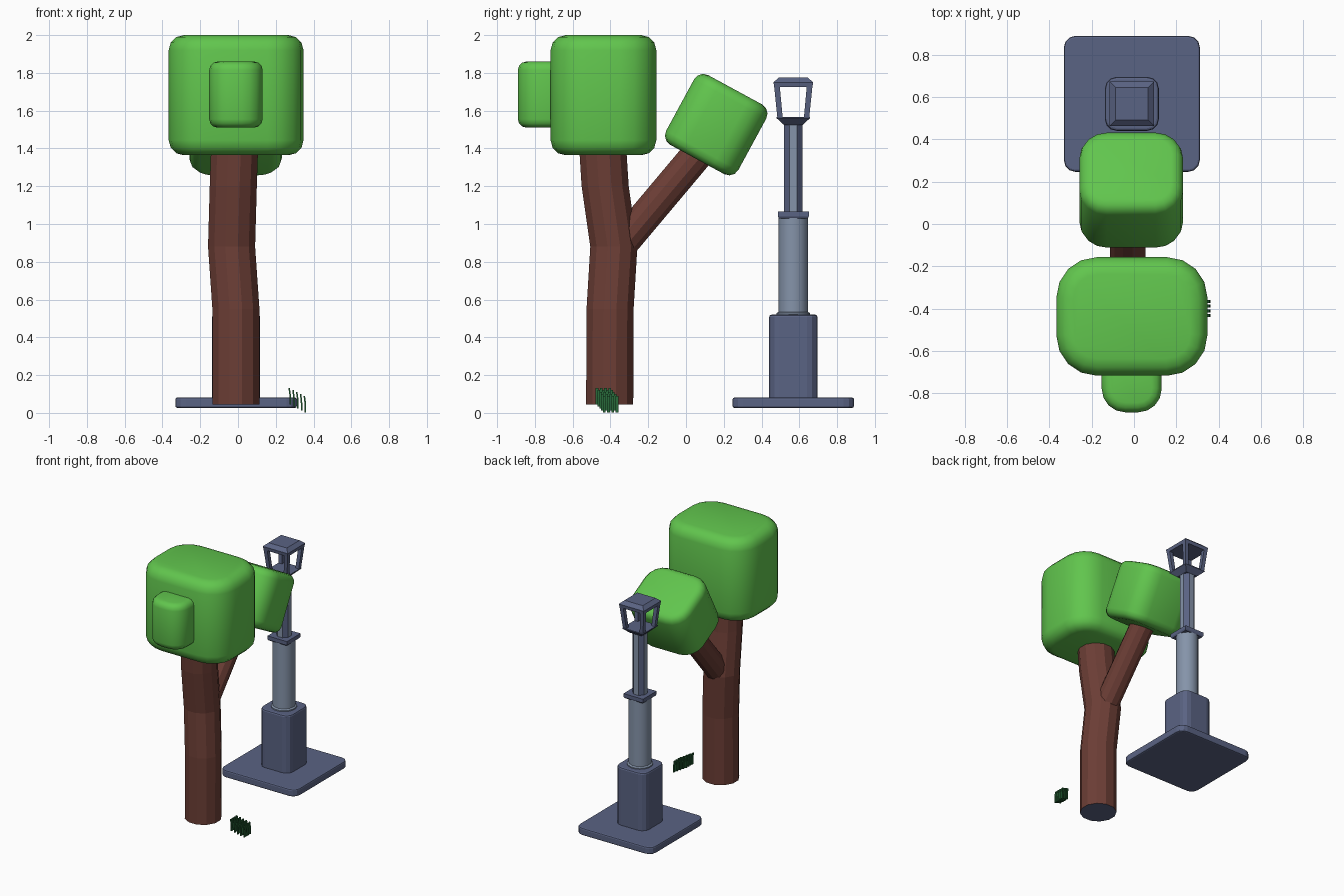
import bpy, bmesh, math
from mathutils import Vector, Matrix

if "Cube" in bpy.data.objects:
    bpy.data.objects.remove(bpy.data.objects["Cube"])


def material(name, rgb):
    m = bpy.data.materials.new(name)
    m.diffuse_color = (*rgb, 1)
    m.use_nodes = True
    m.node_tree.nodes["Principled BSDF"].inputs["Base Color"].default_value = m.diffuse_color
    return m


LEAF = material("leaf_green", (0.120, 0.56, 0.075))
BARK = material("bark_brown", (0.150, 0.048, 0.036))
IRON = material("dark_slate", (0.102, 0.125, 0.228))
STEEL = material("light_slate", (0.235, 0.295, 0.400))
GRASS = material("dark_grass", (0.020, 0.135, 0.040))


def finish(bm, name, *mats, smooth=None):
    bmesh.ops.recalc_face_normals(bm, faces=bm.faces)
    me = bpy.data.meshes.new(name)
    bm.to_mesh(me)
    bm.free()
    for m in mats:
        me.materials.append(m)
    ob = bpy.data.objects.new(name, me)
    bpy.context.collection.objects.link(ob)
    if smooth:
        bpy.ops.object.select_all(action='DESELECT')
        ob.select_set(True)
        bpy.context.view_layer.objects.active = ob
        bpy.ops.object.shade_smooth_by_angle(angle=math.radians(smooth))
    return ob


def rounded_box(name, mat, centre, size, r_side, r_cap, tilt=0, segs=4, smooth=None):
    """Box with rounded upright edges, then softened top and bottom rims."""
    bm = bmesh.new()
    bmesh.ops.create_cube(bm, size=1)
    bmesh.ops.scale(bm, vec=size, verts=bm.verts)
    up = [e for e in bm.edges if abs(e.verts[0].co.z - e.verts[1].co.z) > 1e-4]
    bmesh.ops.bevel(bm, geom=up, offset=r_side, segments=segs, profile=0.5, affect='EDGES')
    rim = [e for e in bm.edges if abs(e.verts[0].co.z - e.verts[1].co.z) < 1e-4]
    bmesh.ops.bevel(bm, geom=rim, offset=r_cap, segments=max(1, segs - 1), profile=0.5, affect='EDGES')
    bm.transform(Matrix.Translation(centre) @ Matrix.Rotation(tilt, 4, 'X'))
    return finish(bm, name, mat, smooth=smooth)


def loft(bm, rings):
    """Skin a list of equal-length vertex rings and cap both ends."""
    rings = [[bm.verts.new(p) for p in r] for r in rings]
    n = len(rings[0])
    for a, b in zip(rings, rings[1:]):
        for i in range(n):
            bm.faces.new((a[i], a[(i + 1) % n], b[(i + 1) % n], b[i]))
    bm.faces.new(rings[0][::-1])
    bm.faces.new(rings[-1])


def ring(c, r, n, turn=0.0, rot=None):
    pts = [Vector((r * math.cos(2 * math.pi * (i + turn) / n),
                   r * math.sin(2 * math.pi * (i + turn) / n), 0)) for i in range(n)]
    return [Vector(c) + (rot @ p if rot else p) for p in pts]


def square(z, half):
    return ring((LX, LY, z), half * math.sqrt(2), 4, 0.5)


# --- Tree: bent trunk with a dark underside, side branch, three leaf blocks
bm = bmesh.new()
loft(bm, [ring(c, 0.129, 12, 0.5) for c in (
    (-0.011, -0.404, 0.045), (-0.011, -0.402, 0.55), (-0.034, -0.382, 0.88),
    (-0.025, -0.428, 1.2), (-0.015, -0.447, 1.5))])
trunk = finish(bm, "trunk", BARK, IRON)
for f in trunk.data.polygons:
    if f.normal.z < -0.9:
        f.material_index = 1

a, b = Vector((-0.03, -0.36, 0.87)), Vector((-0.03, 0.12, 1.441))
rot = (b - a).to_track_quat('Z', 'Y').to_matrix()
bm = bmesh.new()
loft(bm, [ring(a, 0.087, 12, 0.5, rot), ring(b, 0.087, 12, 0.5, rot)])
finish(bm, "branch", BARK)

rounded_box("main_canopy", LEAF, (-0.01, -0.437, 1.682), (0.714, 0.56, 0.636), 0.19, 0.08, smooth=60)
rounded_box("front_canopy", LEAF, (-0.011, -0.74, 1.685), (0.283, 0.30, 0.35), 0.11, 0.045, smooth=60)
rounded_box("rear_canopy", LEAF, (-0.013, 0.160, 1.526), (0.49, 0.435, 0.42),
            0.13, 0.055, math.radians(-28.5), smooth=60)

# --- Street lamp: foot, pedestal, posts, collar
LX, LY = -0.01, 0.568
rounded_box("lamp_foot", IRON, (LX, LY, 0.054), (0.643, 0.643, 0.055), 0.055, 0.01, segs=3)
rounded_box("lamp_pedestal", IRON, (LX, LY, 0.295), (0.255, 0.255, 0.45), 0.055, 0.012, segs=3)

bm = bmesh.new()
loft(bm, [ring((LX, LY, z), r, 16, 0.5) for z, r in
          ((0.5, 0.09), (0.528, 0.09), (0.535, 0.079), (1.04, 0.079))])
finish(bm, "lower_post", STEEL, smooth=40)

bm = bmesh.new()
loft(bm, [square(z, h) for z, h in ((1.03, 0.076), (1.04, 0.082), (1.065, 0.082))])
finish(bm, "post_collar", IRON)

# upper post: dark corner ribs with lighter panels between
bm = bmesh.new()
loft(bm, [ring((LX, LY, z), 0.053, 8, 0.5) for z in (1.06, 1.54)])
post = finish(bm, "upper_post", IRON, STEEL)
for f in post.data.polygons:
    if max(abs(f.normal.x), abs(f.normal.y)) > 0.9:
        f.material_index = 1

# --- Lantern: flared cup, four leaning bars, hipped roof
bm = bmesh.new()
loft(bm, [square(z, h) for z, h in ((1.525, 0.050), (1.560, 0.088), (1.567, 0.088))])
finish(bm, "lantern_cup", IRON)

bm = bmesh.new()
for sx in (-1, 1):
    for sy in (-1, 1):
        rings = []
        for z, outer, inner in ((1.56, 0.084, 0.056), (1.735, 0.102, 0.072)):
            rings.append([Vector((LX + sx * u, LY + sy * v, z)) for u, v in
                          ((outer, outer), (inner, outer), (inner, inner), (outer, inner))])
        loft(bm, rings)
finish(bm, "lantern_bars", IRON)

bm = bmesh.new()
loft(bm, [square(z, h) for z, h in ((1.724, 0.101), (1.75, 0.105), (1.775, 0.077))])
finish(bm, "lantern_roof", IRON)

# --- Grass tuft: five rows of four curved blades, each row stepped right, back and down
bm = bmesh.new()
for i in range(5):
    for j in range(4):
        x, y = 0.274 + 0.02 * i, -0.471 + 0.0095 * i + 0.0225 * j
        z = 0.044 - 0.0105 * i
        rings = []
        for dx, dz, w in ((0.003, 0.0, 0.007), (0.002, 0.05, 0.007), (-0.003, 0.088, 0.007)):
            rings.append([Vector((x + dx + sx * 0.004, y + sy * w, max(0, z + dz)))
                          for sx, sy in ((-1, -1), (1, -1), (1, 1), (-1, 1))])
        loft(bm, rings)
finish(bm, "grass_tuft", GRASS)
